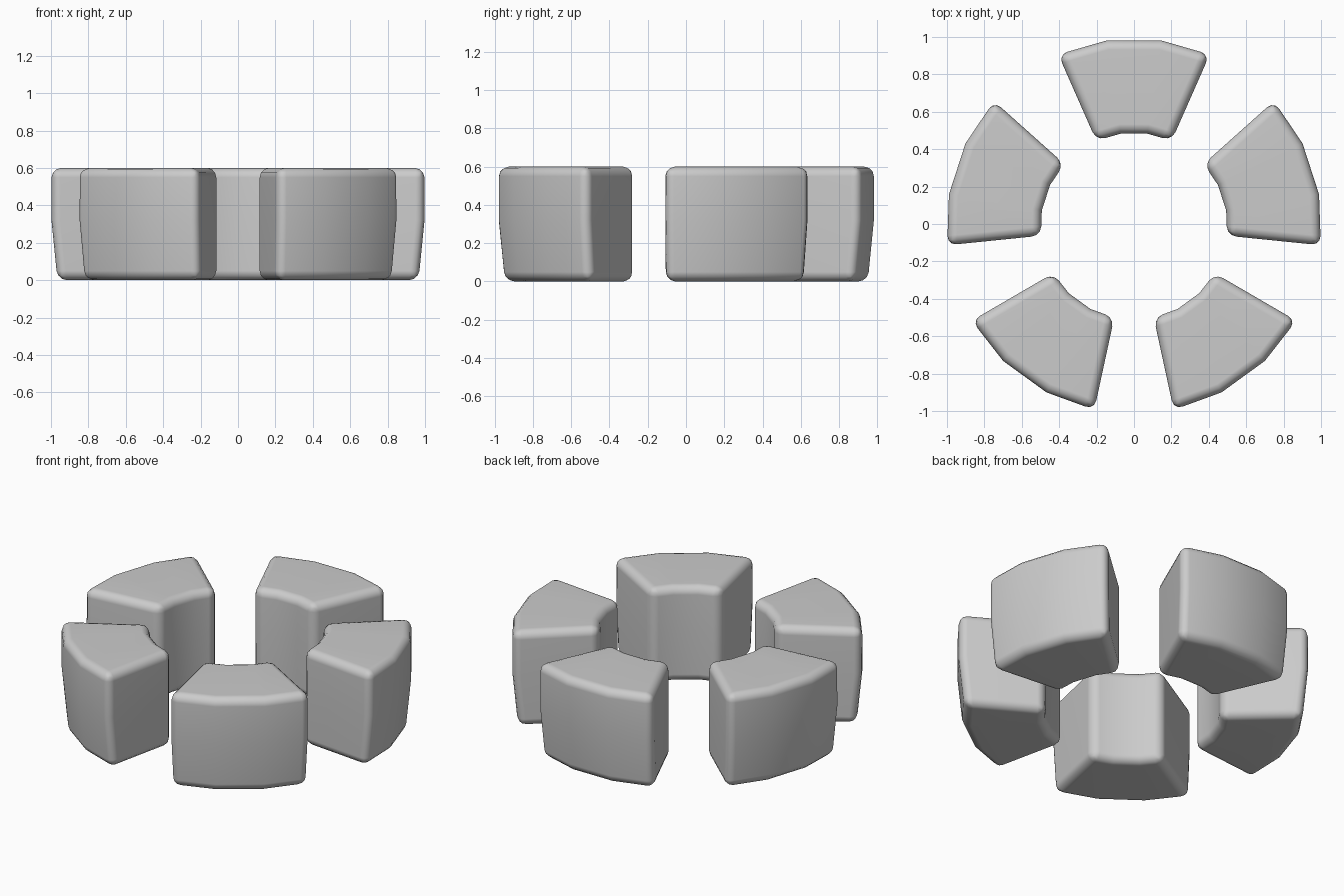
import bpy, bmesh
from math import radians, cos, sin

if "Cube" in bpy.data.objects:
    bpy.data.objects.remove(bpy.data.objects["Cube"])

HALF = 23.8          # half the angular width of one block
MID = 8.2            # angle of the intermediate facet edges
INNER = 0.50
SHIFT_Y = -0.012     # recentres the five-block ring


def ring(bm, outer, z):
    """Annular wedge outline facing +x: outer arc then inner arc."""
    angles = [-HALF, -MID, MID, HALF]
    pts = [(outer, a) for a in angles] + [(INNER, a) for a in reversed(angles)]
    return [bm.verts.new((r * cos(radians(a)), r * sin(radians(a)), z)) for r, a in pts]


def wedge_mesh():
    bm = bmesh.new()
    # outer wall leans inwards towards the bottom
    rings = [ring(bm, r, z) for r, z in ((0.972, 0.0), (1.004, 0.32), (1.004, 0.6))]
    for low, high in zip(rings, rings[1:]):
        for i in range(8):
            j = (i + 1) % 8
            bm.faces.new((low[i], low[j], high[j], high[i]))
    # caps split into quads across the arc
    for loop in (rings[0], rings[-1]):
        for i in range(3):
            bm.faces.new((loop[i], loop[i + 1], loop[6 - i], loop[7 - i]))
    bmesh.ops.recalc_face_normals(bm, faces=bm.faces)
    mesh = bpy.data.meshes.new("wedge_block")
    bm.to_mesh(mesh)
    bm.free()
    for p in mesh.polygons:
        p.use_smooth = True
    return mesh


# Five identical rounded blocks around the circle
mesh = wedge_mesh()
for k in range(5):
    block = bpy.data.objects.new(f"wedge_block_{k + 1}", mesh)
    bpy.context.collection.objects.link(block)
    block.location.y = SHIFT_Y
    block.rotation_euler.z = radians(18 + 72 * k)
    bevel = block.modifiers.new("rounded_edges", 'BEVEL')
    bevel.width = 0.05
    bevel.segments = 3
    bevel.limit_method = 'ANGLE'
    bevel.angle_limit = radians(35)
    block.modifiers.new("weighted_normals", 'WEIGHTED_NORMAL')
